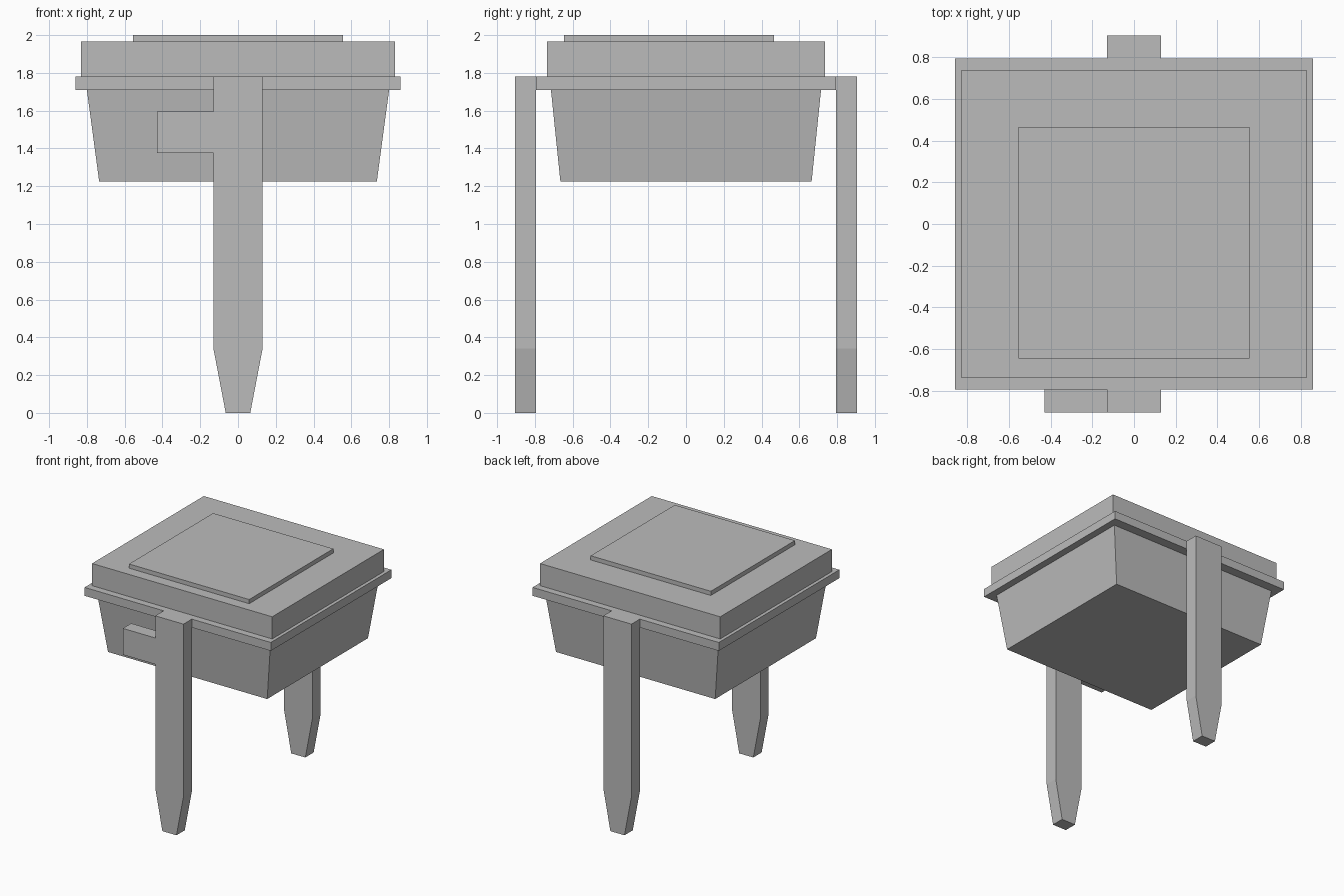
import bpy
import bmesh

cube = bpy.data.objects.get("Cube")
if cube:
    bpy.data.objects.remove(cube, do_unlink=True)

grey = bpy.data.materials.new("plain_grey")
grey.use_nodes = True
grey.diffuse_color = (0.5, 0.5, 0.5, 1)
grey.node_tree.nodes["Principled BSDF"].inputs["Base Color"].default_value = (0.5, 0.5, 0.5, 1)


def finish(name, bm):
    bmesh.ops.recalc_face_normals(bm, faces=bm.faces)
    mesh = bpy.data.meshes.new(name)
    bm.to_mesh(mesh)
    bm.free()
    mesh.materials.append(grey)
    obj = bpy.data.objects.new(name, mesh)
    bpy.context.collection.objects.link(obj)
    return obj


def block(name, half_x, half_y, z0, z1, y=0, bottom=None):
    """Box from z0 to z1; bottom gives smaller half sizes for a tapered base."""
    bm = bmesh.new()
    bmesh.ops.create_cube(bm, size=2)
    for v in bm.verts:
        hx, hy = bottom if bottom and v.co.z < 0 else (half_x, half_y)
        v.co = (v.co.x * hx, y + v.co.y * hy, z0 if v.co.z < 0 else z1)
    return finish(name, bm)


def slab(name, outline, y0, y1):
    """Front outline (x, z) extruded from y0 to y1."""
    bm = bmesh.new()
    face = bm.faces.new([bm.verts.new((x, y0, z)) for x, z in outline])
    ext = bmesh.ops.extrude_face_region(bm, geom=[face])["geom"]
    bmesh.ops.translate(bm, vec=(0, y1 - y0, 0),
                        verts=[e for e in ext if isinstance(e, bmesh.types.BMVert)])
    return finish(name, bm)


# Tapered body, rim, lid and raised pad
block("body", 0.80, 0.715, 1.225, 1.71, bottom=(0.735, 0.665))
block("rim", 0.86, 0.795, 1.71, 1.78)
block("lid", 0.832, 0.737, 1.78, 1.965)
block("top_pad", 0.555, 0.555, 1.965, 2.0, y=-0.09)

# Pointed legs; the front one carries a side tab
right_side = [(-0.13, 1.78)]
tab = [(-0.13, 1.595), (-0.43, 1.595), (-0.43, 1.375), (-0.13, 1.375)]
foot = [(-0.13, 0.34), (-0.065, 0), (0.065, 0), (0.13, 0.34), (0.13, 1.78)]
slab("front_leg", right_side + tab + foot, -0.905, -0.795)
slab("back_leg", right_side + foot, 0.795, 0.905)
